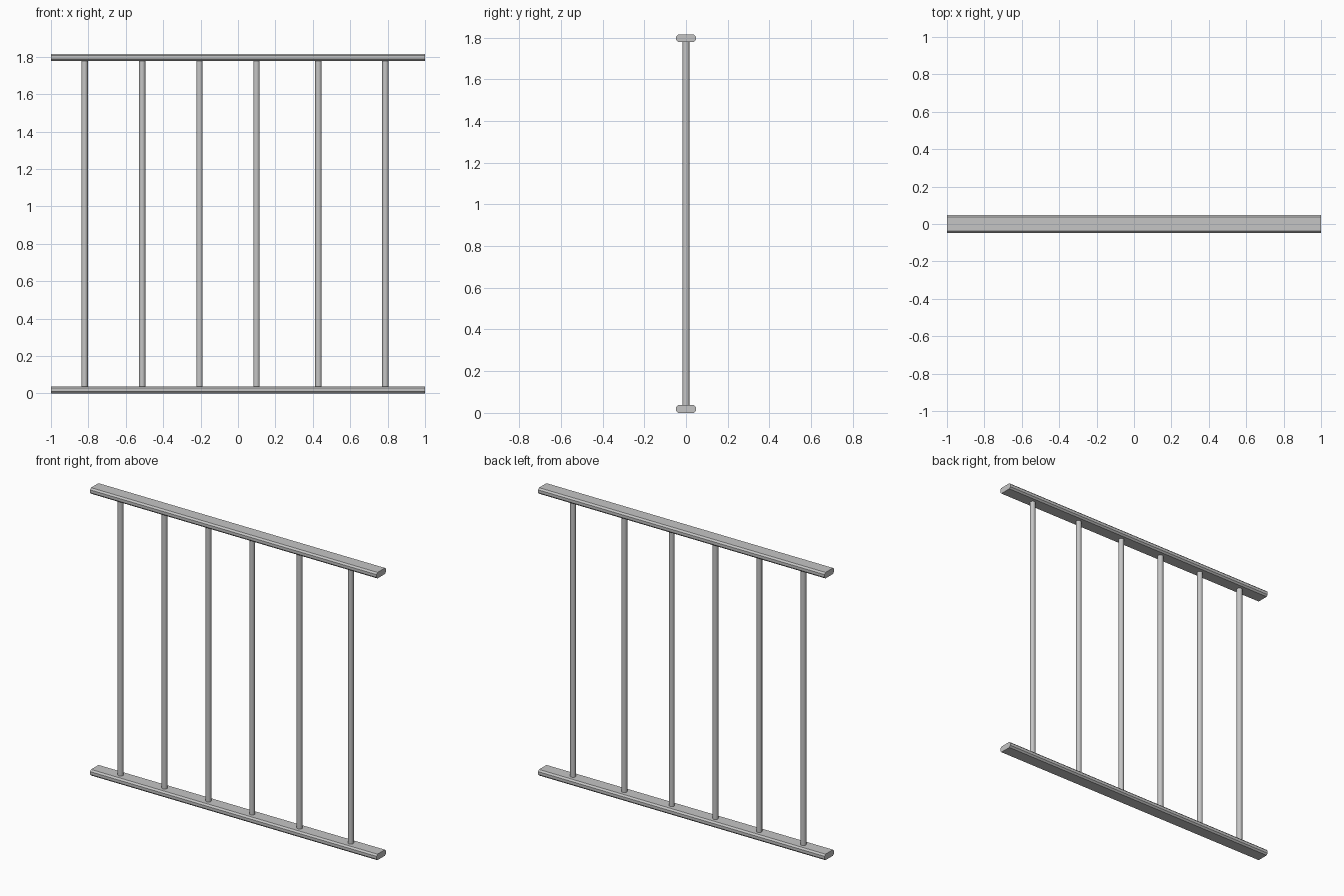
import bpy
import bmesh
import math

cube = bpy.data.objects.get("Cube")
if cube:
    bpy.data.objects.remove(cube, do_unlink=True)

# Single grey metal
metal = bpy.data.materials.new("grey metal")
metal.use_nodes = True
GREY = (0.56, 0.56, 0.56, 1)
metal.diffuse_color = GREY
metal.node_tree.nodes["Principled BSDF"].inputs["Base Color"].default_value = GREY

RAIL_H, RAIL_HALF, CHAMFER = 0.038, 0.047, 0.010
TOP = 1.816
BAR_R = 0.017


def finish(name, bm):
    bmesh.ops.recalc_face_normals(bm, faces=bm.faces[:])
    mesh = bpy.data.meshes.new(name)
    bm.to_mesh(mesh)
    bm.free()
    mesh.materials.append(metal)
    obj = bpy.data.objects.new(name, mesh)
    bpy.context.collection.objects.link(obj)
    return obj


def rail(name, z0):
    """Flat bar with chamfered long edges, extruded along x."""
    h, w, c = RAIL_H, RAIL_HALF, CHAMFER
    profile = [(-w + c, 0), (w - c, 0), (w, c), (w, h - c),
               (w - c, h), (-w + c, h), (-w, h - c), (-w, c)]
    bm = bmesh.new()
    face = bm.faces.new([bm.verts.new((-1, y, z0 + z)) for y, z in profile])
    ext = bmesh.ops.extrude_face_region(bm, geom=[face], use_keep_orig=True)
    moved = [v for v in ext["geom"] if isinstance(v, bmesh.types.BMVert)]
    bmesh.ops.translate(bm, verts=moved, vec=(2, 0, 0))
    return finish(name, bm)


def bar(name, x):
    """Round upright running between the two rails."""
    z0, z1 = RAIL_H - 0.005, TOP - RAIL_H + 0.005
    bm = bmesh.new()
    bmesh.ops.create_cone(bm, cap_ends=True, segments=16, radius1=BAR_R,
                          radius2=BAR_R, depth=z1 - z0)
    bmesh.ops.translate(bm, verts=bm.verts[:], vec=(x, 0, (z0 + z1) / 2))
    obj = finish(name, bm)
    bpy.ops.object.select_all(action='DESELECT')
    obj.select_set(True)
    bpy.context.view_layer.objects.active = obj
    bpy.ops.object.shade_smooth_by_angle(angle=math.radians(35))


# Bottom and top rails
rail("bottom_rail", 0)
rail("top_rail", TOP - RAIL_H)

# Uprights, slightly unevenly spaced
for i, x in enumerate((-0.82, -0.512, -0.206, 0.099, 0.43, 0.788)):
    bar(f"upright_bar_{i + 1}", x)
